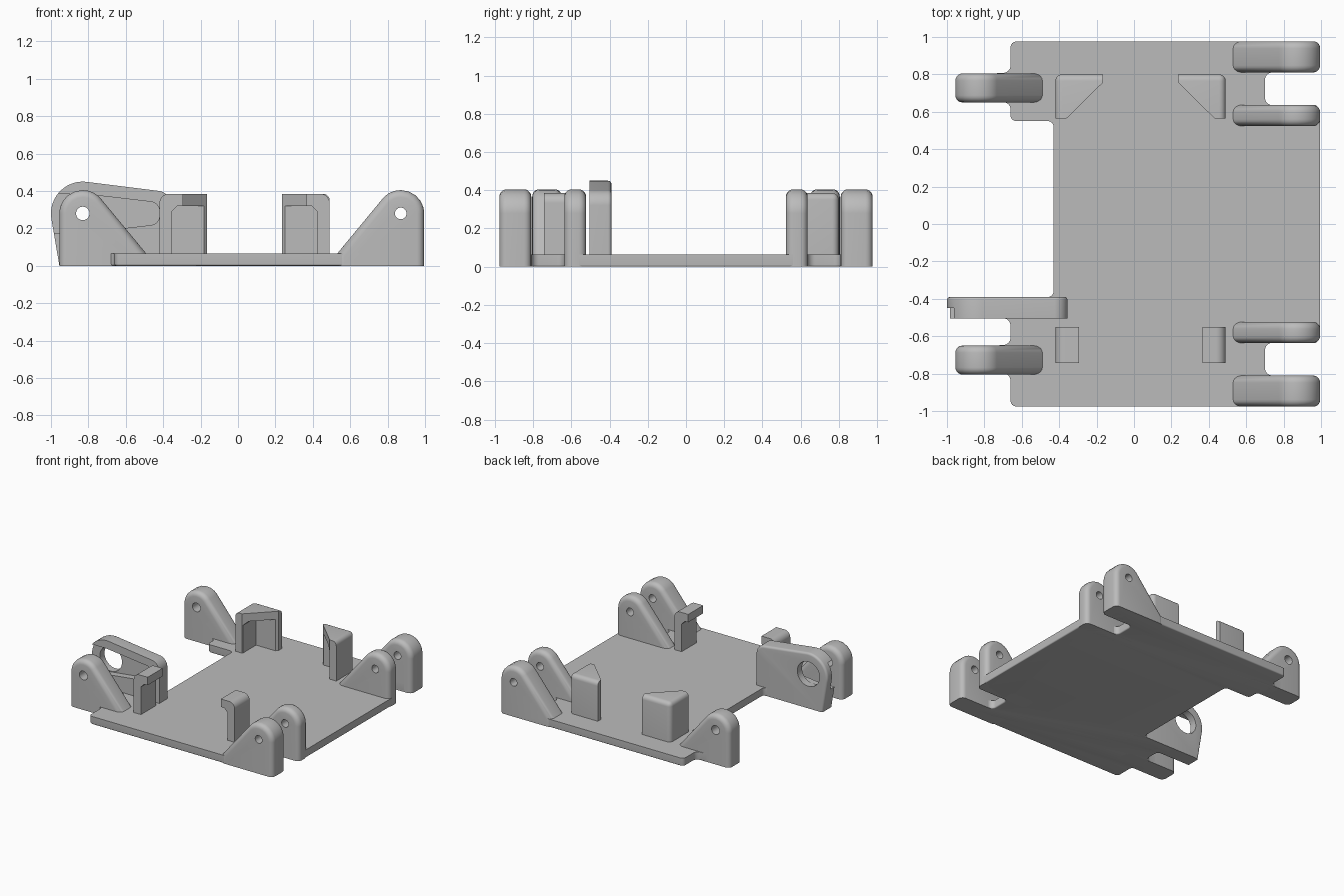
import bpy, bmesh, math
from mathutils import Vector

cube = bpy.data.objects.get("Cube")
if cube:
    bpy.data.objects.remove(cube)

grey = bpy.data.materials.new("plain_grey")
grey.use_nodes = True
grey.diffuse_color = (0.5, 0.5, 0.5, 1)
grey.node_tree.nodes["Principled BSDF"].inputs["Base Color"].default_value = (0.5, 0.5, 0.5, 1)


def rounded(corners, steps=12):
    """Outline from (u, v) or (u, v, radius) corners."""
    out, n = [], len(corners)
    for i, c in enumerate(corners):
        p = Vector(c[:2])
        if len(c) == 2:
            out.append(p)
            continue
        a = (Vector(corners[i - 1][:2]) - p).normalized()
        b = (Vector(corners[(i + 1) % n][:2]) - p).normalized()
        r, half = c[2], a.angle(b) / 2
        centre = p + (a + b).normalized() * r / math.sin(half)
        reach = r / math.tan(half)
        v0, v1 = p + a * reach - centre, p + b * reach - centre
        for k in range(steps + 1):
            out.append(centre + v0.lerp(v1, k / steps).normalized() * r)
    return out


def prism(name, outline, axis, lo, hi, radius=0, rule=None):
    """Extrude an outline along y or z, rounding the edges picked by the rule."""
    def place(p, t):
        return (p.x, t, p.y) if axis == "y" else (p.x, p.y, t)
    bm = bmesh.new()
    low = [bm.verts.new(place(p, lo)) for p in outline]
    high = [bm.verts.new(place(p, hi)) for p in outline]
    bm.faces.new(low)
    bm.faces.new(high)
    for i in range(len(low)):
        bm.faces.new((low[i - 1], low[i], high[i], high[i - 1]))
    bmesh.ops.recalc_face_normals(bm, faces=bm.faces)
    if radius:
        edges = [e for e in bm.edges if rule(e.verts[0].co, e.verts[1].co)]
        bmesh.ops.bevel(bm, geom=edges, offset=radius, segments=5, profile=0.5,
                        affect="EDGES", clamp_overlap=True)
    mesh = bpy.data.meshes.new(name)
    bm.to_mesh(mesh)
    bm.free()
    mesh.materials.append(grey)
    obj = bpy.data.objects.new(name, mesh)
    bpy.context.collection.objects.link(obj)
    return obj


def activate(obj):
    bpy.ops.object.select_all(action="DESELECT")
    obj.select_set(True)
    bpy.context.view_layer.objects.active = obj


def cut(obj, cutter):
    mod = obj.modifiers.new("cut", "BOOLEAN")
    mod.operation, mod.solver, mod.object = "DIFFERENCE", "EXACT", cutter
    activate(obj)
    bpy.ops.object.modifier_apply(modifier="cut")
    bpy.data.objects.remove(cutter)


def disc(x, z, r, steps=32):
    return [Vector((x + r * math.cos(math.tau * k / steps), z + r * math.sin(math.tau * k / steps)))
            for k in range(steps)]


def same(a, b):
    return abs(a - b) < 1e-5


def cap_edge(a, b):
    return same(a.y, b.y) and not (a.z < 0.001 and b.z < 0.001)


parts = []

# Base plate with hinge notches and a long cut-out on one side
plate = rounded([
    (-0.66, 0.975, 0.03), (-0.66, 0.81, 0.04), (-0.75, 0.805), (-0.75, 0.655),
    (-0.66, 0.65, 0.04), (-0.66, 0.55, 0.03), (-0.43, 0.55, 0.03), (-0.43, -0.39, 0.03),
    (-0.72, -0.392), (-0.72, -0.503), (-0.66, -0.505, 0.04), (-0.66, -0.645, 0.04),
    (-0.75, -0.65), (-0.75, -0.795), (-0.66, -0.8, 0.04), (-0.66, -0.975, 0.03),
    (0.93, -0.975), (0.93, -0.81), (0.7, -0.81, 0.04), (0.7, -0.635, 0.04),
    (0.95, -0.635), (0.95, -0.56), (0.995, -0.56), (0.995, 0.56), (0.95, 0.56),
    (0.95, 0.635), (0.7, 0.635, 0.04), (0.7, 0.81, 0.04), (0.93, 0.81), (0.93, 0.975)], 6)
parts.append(prism("base_plate", plate, "z", 0, 0.065, 0.01,
                   lambda a, b: a.z < 0.001 and b.z < 0.001))

# Hinge lugs: single on the right, paired on the left
PIN_Z = 0.28


def lug(name, x, inward, y0, y1, hole):
    shape = [(-0.125, 0), (-0.125, 0.627, 0.125), (0.34, 0.065), (0.34, 0)]
    outline = rounded([(x + inward * c[0], *c[1:]) for c in shape], 16)
    obj = prism(name, outline, "y", y0, y1, 0.038, cap_edge)
    cut(obj, prism("pin_cutter", disc(x, PIN_Z, hole), "y", y0 - 0.1, y1 + 0.1))
    parts.append(obj)


for end, s in (("front", -1), ("back", 1)):
    lug(f"{end}_single_lug", -0.83, 1, *sorted((s * 0.65, s * 0.805)), 0.036)
    lug(f"{end}_outer_lug", 0.87, -1, *sorted((s * 0.81, s * 0.977)), 0.031)
    lug(f"{end}_inner_lug", 0.87, -1, *sorted((s * 0.523, s * 0.637)), 0.031)

# Lever arm with a tapered pocket and a round through hole
arm = prism("lever_arm", rounded([(-0.955, 0), (-1.036, 0.477, 0.17), (-0.355, 0.392, 0.08),
                                  (-0.355, 0)], 16),
            "y", -0.505, -0.39, 0.018, lambda a, b: cap_edge(a, b) and a.y > -0.4)
pocket = rounded([(-1.1, 0.385), (-0.83, 0.385), (-0.42, 0.337, 0.05),
                  (-0.42, 0.223, 0.05), (-0.83, 0.175), (-1.1, 0.175)])
cut(arm, prism("pocket_cutter", pocket, "y", -0.6, -0.45))
cut(arm, prism("hole_cutter", disc(-0.83, PIN_Z, 0.1), "y", -0.6, -0.3))
parts.append(arm)

# Board clips: hooked posts at the front, covered corners at the back
MID = 0.035
hook = [(-0.42, 0.05), (-0.42, 0.385, 0.05), (-0.295, 0.385), (-0.295, 0.32),
        (-0.325, 0.32), (-0.355, 0.29), (-0.355, 0.05)]
corner = [(-0.42, 0.565), (-0.36, 0.565), (-0.165, 0.757), (-0.165, 0.8), (-0.42, 0.8)]
inside = [(-0.355, 0), (-0.355, 0.29), (-0.325, 0.32), (0, 0.32), (0, 0)]


for side, s in (("right", 1), ("left", -1)):
    def flip(points):
        return [(MID + s * (p[0] - MID), *p[1:]) for p in points]

    wall_x = MID + s * (-0.42 - MID)

    def outer_edge(a, b):
        on_wall = same(a.x, wall_x) and same(b.x, wall_x)
        on_back = same(a.y, 0.8) and same(b.y, 0.8)
        on_top = a.z > 0.38 and b.z > 0.38
        return (on_wall and on_back) or (on_top and (on_wall or on_back))

    parts.append(prism(f"front_{side}_clip", rounded(flip(hook), 8), "y", -0.742, -0.55))
    clip = prism(f"back_{side}_clip", rounded(flip(corner)), "z", 0.05, 0.385, 0.035, outer_edge)
    cut(clip, prism("inside_cutter", rounded(flip(inside)), "y", 0.4, 0.74))
    parts.append(clip)

# Smooth the rounded edges, keep the flats crisp
for obj in parts:
    activate(obj)
    bpy.ops.object.shade_smooth_by_angle(angle=math.radians(30))
